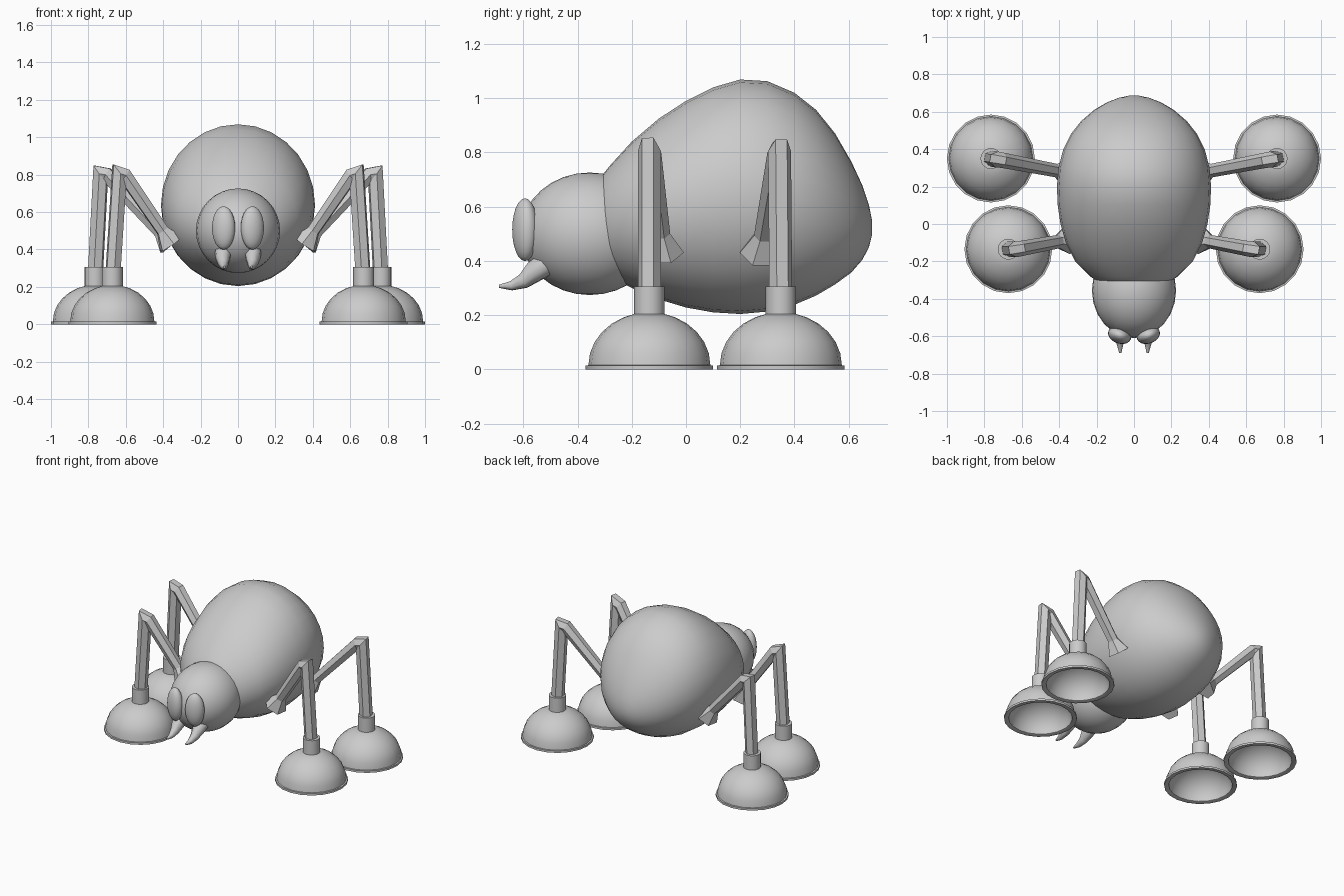
import bpy, bmesh, math
from mathutils import Vector, Matrix

if "Cube" in bpy.data.objects:
    bpy.data.objects.remove(bpy.data.objects["Cube"])

grey = bpy.data.materials.new("plain grey")
grey.diffuse_color = (0.6, 0.6, 0.6, 1)
grey.use_nodes = True
grey.node_tree.nodes["Principled BSDF"].inputs["Base Color"].default_value = grey.diffuse_color


def finish(name, bm, angle=40):
    bmesh.ops.recalc_face_normals(bm, faces=bm.faces)
    me = bpy.data.meshes.new(name)
    bm.to_mesh(me)
    bm.free()
    me.materials.append(grey)
    ob = bpy.data.objects.new(name, me)
    bpy.context.collection.objects.link(ob)
    bpy.ops.object.select_all(action='DESELECT')
    bpy.context.view_layer.objects.active = ob
    ob.select_set(True)
    if angle:
        bpy.ops.object.shade_smooth_by_angle(angle=math.radians(angle))
    return ob


def bridge(bm, rings, caps=True):
    n = len(rings[0])
    for a, b in zip(rings, rings[1:]):
        for i in range(n):
            j = (i + 1) % n
            bm.faces.new((a[i], a[j], b[j], b[i]))
    if caps:
        bm.faces.new(rings[0])
        bm.faces.new(rings[-1])


def tube(name, pts, radii, sides, angle=0):
    """Mitred tube along a path lying in one plane."""
    pts = [Vector(p) for p in pts]
    dirs = [(b - a).normalized() for a, b in zip(pts, pts[1:])]
    nrm = dirs[0].cross(dirs[-1]).normalized()
    bm = bmesh.new()
    rings = []
    for k, (p, r) in enumerate(zip(pts, radii)):
        d0, d1 = dirs[max(k - 1, 0)], dirs[min(k, len(dirs) - 1)]
        t = (d0 + d1).normalized()
        u = t.cross(nrm).normalized() / max(t.dot(d1), 0.5)
        rings.append([bm.verts.new(p + r * (math.cos(a) * u + math.sin(a) * nrm))
                      for a in (2 * math.pi * (i + 0.5) / sides for i in range(sides))])
    bridge(bm, rings)
    return finish(name, bm, angle)


def ellipsoid(name, centre, radii, turn=0, seg=24, rings=16):
    bm = bmesh.new()
    bmesh.ops.create_uvsphere(bm, u_segments=seg, v_segments=rings, radius=1)
    m = Matrix.Translation(centre) @ Matrix.Rotation(turn, 4, 'Z') @ Matrix.Diagonal((*radii, 1))
    bm.transform(m)
    return finish(name, bm, 60)


def lathe(name, profile, centre, seg=20, closed=False):
    bm = bmesh.new()
    rings = [[bm.verts.new((centre[0] + r * math.cos(2 * math.pi * i / seg),
                            centre[1] + r * math.sin(2 * math.pi * i / seg), z))
              for i in range(seg)] for r, z in profile]
    bridge(bm, rings)
    return finish(name, bm, 40)


# Egg-shaped abdomen: elliptical sections (y, top z, bottom z, half width)
sections = [(-0.34, 0.66, 0.40, 0.14), (-0.31, 0.715, 0.365, 0.19),
            (-0.28, 0.752, 0.342, 0.235), (-0.2, 0.84, 0.30, 0.315),
            (-0.1, 0.925, 0.258, 0.365), (0.0, 0.99, 0.228, 0.393),
            (0.1, 1.04, 0.21, 0.408), (0.2, 1.069, 0.204, 0.412),
            (0.3, 1.063, 0.213, 0.404), (0.4, 1.02, 0.238, 0.378),
            (0.48, 0.957, 0.272, 0.338), (0.55, 0.87, 0.313, 0.283),
            (0.61, 0.766, 0.357, 0.213), (0.65, 0.68, 0.403, 0.145),
            (0.675, 0.605, 0.45, 0.08), (0.686, 0.55, 0.495, 0.028)]
bm = bmesh.new()
N = 28
rings = []
for y, top, bot, w in sections:
    rings.append([bm.verts.new((w * math.cos(2 * math.pi * i / N), y,
                                (top + bot) / 2 + (top - bot) / 2 * math.sin(2 * math.pi * i / N)))
                  for i in range(N)])
bridge(bm, rings)
finish("abdomen", bm, 60)

# Head
ellipsoid("head", (0, -0.355, 0.5), (0.225, 0.255, 0.226))

# Cup profile: hollow rubber dome with rim
outer = [(0.225 * math.cos(a), 0.015 + 0.195 * math.sin(a))
         for a in (math.radians(d) for d in (0, 13, 26, 39, 52, 65, 76))]
inner = [(0.205 * math.cos(a), 0.003 + 0.175 * math.sin(a))
         for a in (math.radians(d) for d in (85, 70, 54, 38, 22, 8, 0))]
cup = inner + [(0.21, 0.0), (0.235, 0.0), (0.235, 0.014)] + outer

for s, side in ((-1, "left"), (1, "right")):
    # Eyes and fangs
    ellipsoid(side + "_eye", (s * 0.077, -0.594, 0.515), (0.064, 0.045, 0.116),
              s * math.radians(20), 20, 12)
    tube(side + "_fang",
         [(s * 0.08, -0.52, 0.385), (s * 0.08, -0.56, 0.36), (s * 0.078, -0.60, 0.325),
          (s * 0.075, -0.645, 0.308), (s * 0.073, -0.69, 0.306)],
         [0.046, 0.042, 0.029, 0.018, 0.006], 8, 50)

    # Legs: foot centre, knee and hip for front and rear pairs
    for pos, foot, knee, hip in (
            ("front", (0.672, -0.135), (0.625, -0.135), (0.355, -0.085)),
            ("rear", (0.765, 0.35), (0.725, 0.345), (0.36, 0.275))):
        K = Vector((s * knee[0], knee[1], 0.825))
        H = Vector((s * hip[0], hip[1], 0.43))
        F = Vector((s * foot[0], foot[1], 0.22))
        tube(f"{pos}_{side}_leg",
             [F, K + (F - K).normalized() * 0.02 + Vector((s * 0.008, 0, 0)),
              K + (H - K).normalized() * 0.035,
              H + (K - H).normalized() * 0.085, H],
             [0.043, 0.043, 0.041, 0.036, 0.078], 6)
        c = (s * foot[0], foot[1])
        lathe(f"{pos}_{side}_plunger_cup", cup, c)
        lathe(f"{pos}_{side}_socket", [(0.056, 0.195), (0.056, 0.305), (0.046, 0.305)], c, 16)
